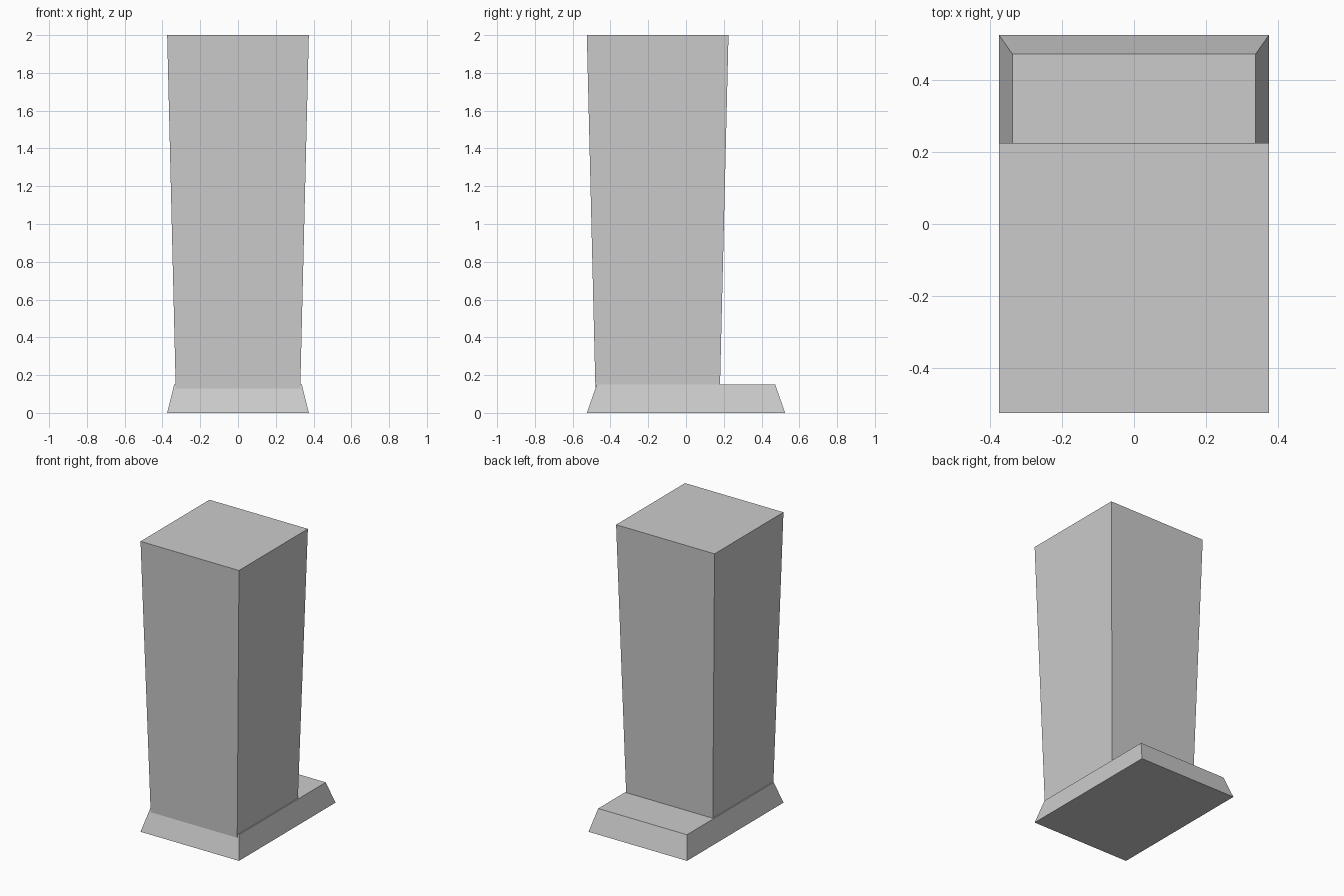
import bpy

cube = bpy.data.objects.get("Cube")
if cube:
    bpy.data.objects.remove(cube, do_unlink=True)

# Single plain grey
grey = bpy.data.materials.new("light grey")
grey.use_nodes = True
colour = (0.6, 0.6, 0.6, 1.0)
grey.diffuse_color = colour
grey.node_tree.nodes["Principled BSDF"].inputs["Base Color"].default_value = colour


def tapered_block(name, y, height, bottom, top):
    """Box standing on the ground, with separate (x, y) half sizes at each end."""
    bpy.ops.mesh.primitive_cube_add(size=2, location=(0, y, 0))
    block = bpy.context.object
    block.name = name
    for v in block.data.vertices:
        upper = v.co.z > 0
        half_x, half_y = top if upper else bottom
        v.co.x *= half_x
        v.co.y *= half_y
        v.co.z = height if upper else 0
    block.data.materials.append(grey)
    return block


# Low plinth that narrows upwards
tapered_block("plinth", 0, 0.15, (0.375, 0.525), (0.338, 0.4725))

# Tall pillar that widens upwards, set flush with the front; its foot sits in the plinth
pillar = tapered_block("pillar", -0.15, 2, (0.327, 0.327), (0.375, 0.375))
for v in pillar.data.vertices:
    if v.co.z < 1:
        v.co.z = 0.02
